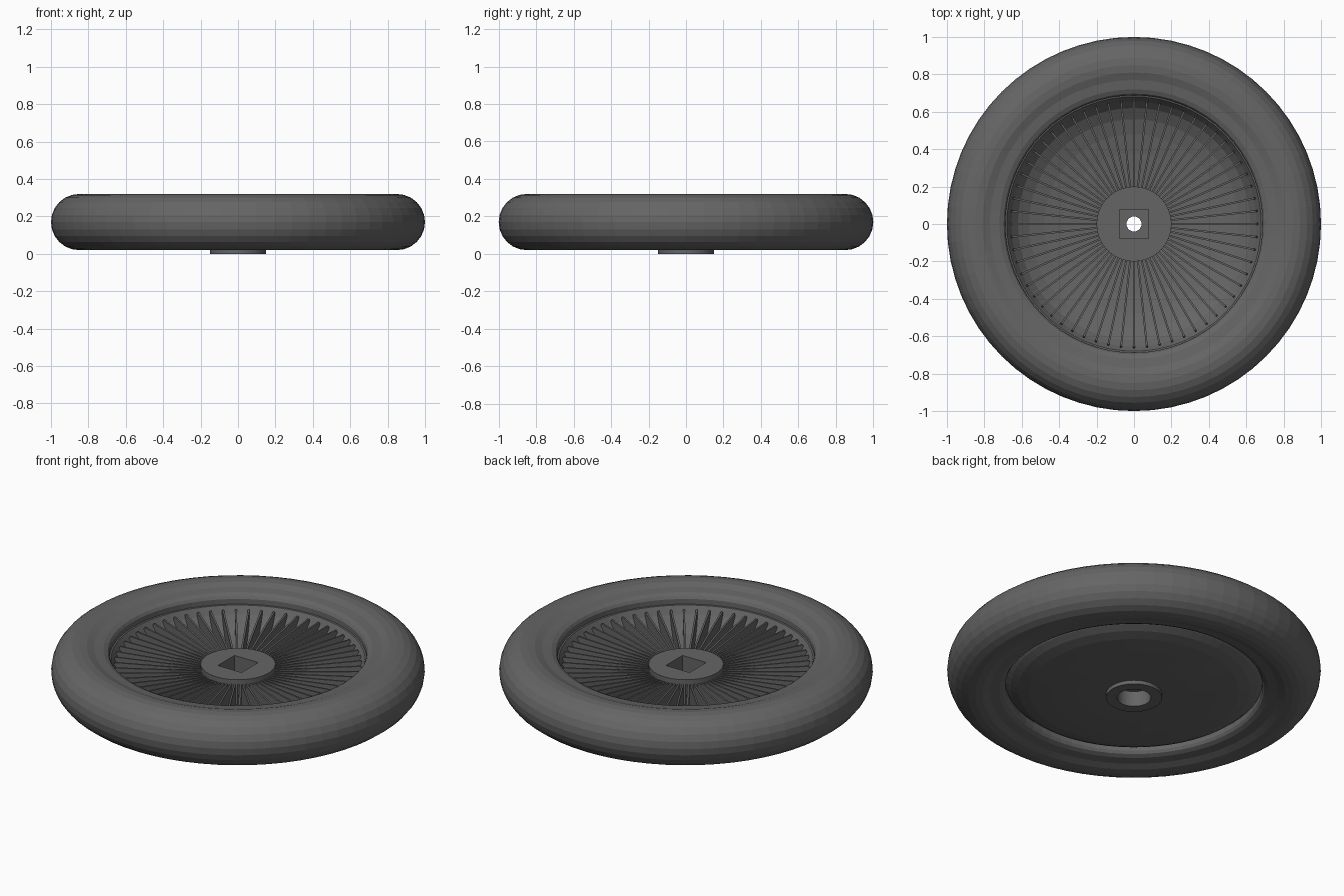
import bpy, bmesh, math

if "Cube" in bpy.data.objects:
    bpy.data.objects.remove(bpy.data.objects["Cube"])

SEG = 64
FINS = 60
CZ = 0.17  # mid height of the tyre

mat = bpy.data.materials.new("dark_grey")
mat.diffuse_color = (0.13, 0.13, 0.13, 1)
mat.use_nodes = True
mat.node_tree.nodes["Principled BSDF"].inputs["Base Color"].default_value = mat.diffuse_color


def finish(bm, name):
    bmesh.ops.recalc_face_normals(bm, faces=bm.faces)
    me = bpy.data.meshes.new(name)
    bm.to_mesh(me)
    bm.free()
    me.materials.append(mat)
    ob = bpy.data.objects.new(name, me)
    bpy.context.collection.objects.link(ob)
    return ob


def revolve(profile, name):
    """Spin a closed (radius, z) profile around the z axis."""
    bm = bmesh.new()
    rings = []
    for i in range(SEG):
        a = 2 * math.pi * i / SEG
        rings.append([bm.verts.new((r * math.cos(a), r * math.sin(a), z)) for r, z in profile])
    n = len(profile)
    for i in range(SEG):
        p, q = rings[i], rings[(i + 1) % SEG]
        for j in range(n):
            k = (j + 1) % n
            bm.faces.new((p[j], q[j], q[k], p[k]))
    return finish(bm, name)


# Tyre: stepped side wall, round tread, mirrored about mid height
upper = [(0.688, 0.24), (0.688, 0.27), (0.697, 0.285), (0.72, 0.296),
         (0.77, 0.303), (0.81, 0.317)]
upper += [(0.85 + 0.15 * math.sin(math.radians(t)), CZ + 0.15 * math.cos(math.radians(t)))
          for t in range(0, 90, 15)]
lower = [(r, 2 * CZ - z) for r, z in reversed(upper)]
revolve(upper + [(1.0, CZ)] + lower, "tyre")

# Wheel: bowl-shaped disc with hub and stepped centre hole
wheel = revolve([
    (0.09, 0.0), (0.15, 0.0), (0.15, 0.022), (0.30, 0.024), (0.45, 0.03),
    (0.56, 0.04), (0.62, 0.055), (0.66, 0.075), (0.688, 0.10),
    (0.688, 0.24), (0.68, 0.238), (0.655, 0.195), (0.62, 0.155), (0.56, 0.12),
    (0.48, 0.095), (0.38, 0.077), (0.28, 0.067), (0.2, 0.062),
    (0.2, 0.207), (0.04, 0.207), (0.04, 0.09), (0.09, 0.09)], "wheel_disc")

# Square pocket in the hub
bpy.ops.mesh.primitive_cube_add(size=1, location=(0, 0, 0.205))
cutter = bpy.context.object
cutter.name = "pocket_cutter"
cutter.scale = (0.155, 0.155, 0.2)
cutter.hide_render = True
mod = wheel.modifiers.new("pocket", 'BOOLEAN')
mod.object = cutter
mod.operation = 'DIFFERENCE'
mod.solver = 'EXACT'
bpy.context.view_layer.objects.active = wheel
bpy.ops.object.modifier_apply(modifier=mod.name)
bpy.data.objects.remove(cutter)

# Radial fins standing in the bowl
bm = bmesh.new()
side = [(0.19, 0.178), (0.658, 0.222), (0.668, 0.205), (0.62, 0.15),
        (0.56, 0.115), (0.48, 0.09), (0.38, 0.072), (0.19, 0.055)]
half = 0.005
for i in range(FINS):
    a = 2 * math.pi * i / FINS
    c, s = math.cos(a), math.sin(a)
    left, right = [[bm.verts.new((r * c - w * s, r * s + w * c, z)) for r, z in side]
                   for w in (half, -half)]
    bm.faces.new(left)
    bm.faces.new(right[::-1])
    for j in range(len(side)):
        k = (j + 1) % len(side)
        bm.faces.new((left[j], right[j], right[k], left[k]))
finish(bm, "fins")
